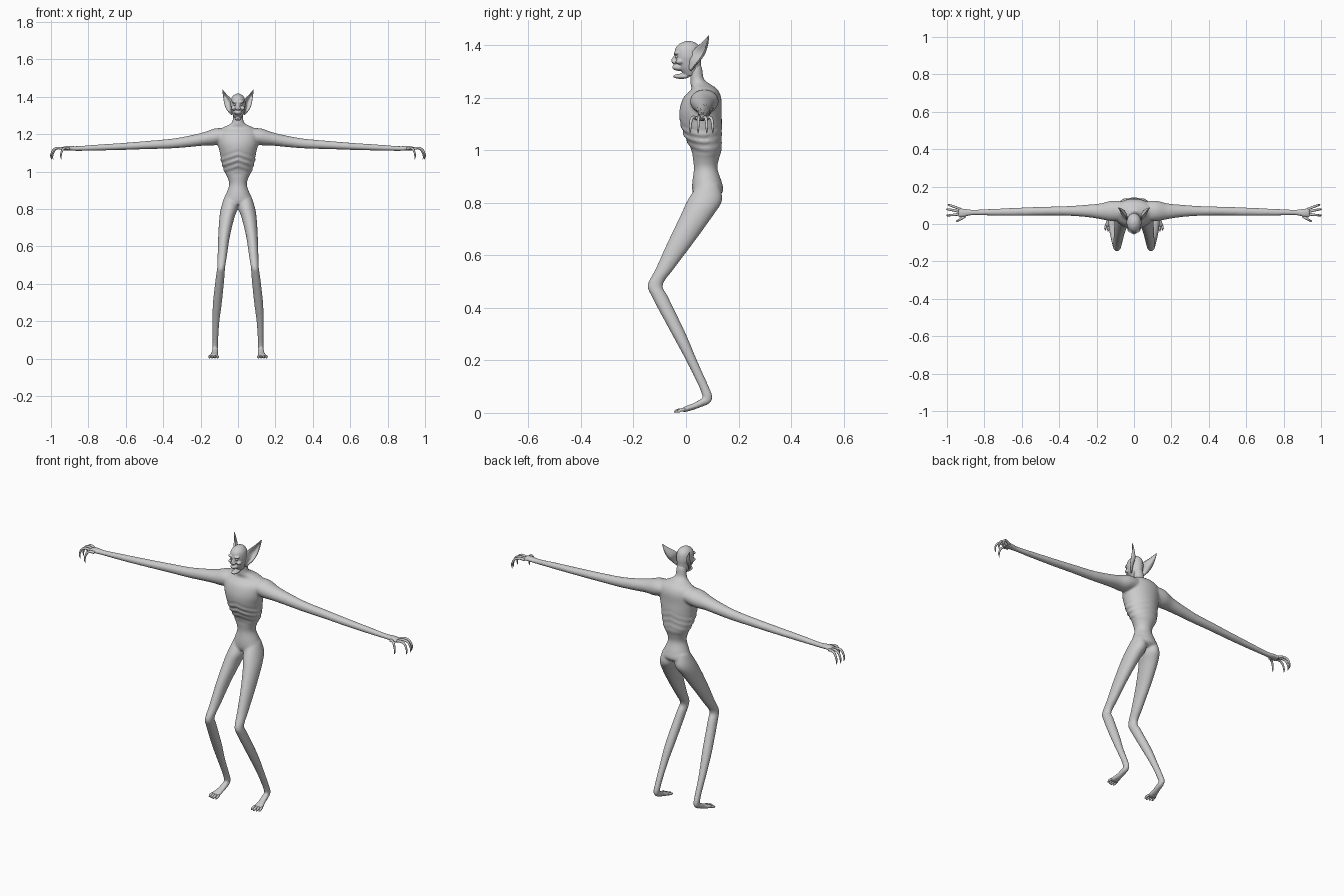
import bpy, bmesh, math
from mathutils import Vector, Matrix

skin = bpy.data.materials.new("grey skin")
skin.diffuse_color = (0.6, 0.6, 0.6, 1)


def spline(rows, t):
    """Catmull-Rom blend of equal-length rows at parameter t."""
    i = min(int(t), len(rows) - 2)
    f = t - i
    p = [rows[max(0, min(len(rows) - 1, i + k))] for k in (-1, 0, 1, 2)]
    return [0.5 * (2 * b + (c - a) * f + (2 * a - 5 * b + 4 * c - d) * f * f
                   + (3 * b - a - 3 * c + d) * f ** 3) for a, b, c, d in zip(*p)]


def loft(bm, rows, u=None, v=None, side=1, steps=5, n=24):
    """Closed tube through rows (x, y, z, radius_u, radius_v); rings follow the path if u is None."""
    total = (len(rows) - 1) * steps
    pts = [spline(rows, k / steps) for k in range(total + 1)]
    rings = []
    for k, q in enumerate(pts):
        c = Vector(q[:3])
        if u is None:
            t = Vector(pts[min(k + 1, total)][:3]) - Vector(pts[max(k - 1, 0)][:3])
            a = t.cross(Vector((0.13, 0.98, 0.1))) if abs(t.normalized().y) < 0.8 \
                else t.cross(Vector((1, 0, 0)))
            a.normalize()
            b = t.cross(a).normalized()
        else:
            a, b = Vector(u), Vector(v)
        ring = []
        for j in range(n):
            w = math.tau * j / n
            p = c + a * max(q[3], .001) * math.cos(w) + b * max(q[4], .001) * math.sin(w)
            ring.append(bm.verts.new((p.x * side, p.y, p.z)))
        rings.append(ring)
    for r, s in zip(rings, rings[1:]):
        for j in range(n):
            bm.faces.new((r[j], r[(j + 1) % n], s[(j + 1) % n], s[j]))
    bm.faces.new(rings[0])
    bm.faces.new(rings[-1])
    return [p for r in rings for p in r]


def ball(bm, loc, size):
    m = Matrix.Translation(loc) @ Matrix.Diagonal((*size, 1))
    bmesh.ops.create_uvsphere(bm, u_segments=20, v_segments=14, radius=1, matrix=m)


def finish(name, bm, voxel=0, smooth=0):
    bmesh.ops.recalc_face_normals(bm, faces=bm.faces[:])
    for f in bm.faces:
        f.smooth = True
    me = bpy.data.meshes.new(name)
    bm.to_mesh(me)
    bm.free()
    me.materials.append(skin)
    ob = bpy.data.objects.new(name, me)
    bpy.context.collection.objects.link(ob)
    if voxel:
        r = ob.modifiers.new("fuse", 'REMESH')
        r.mode, r.voxel_size, r.use_smooth_shade = 'VOXEL', voxel, True
        s = ob.modifiers.new("soften", 'SMOOTH')
        s.factor, s.iterations = 0.5, smooth
    return ob


X, Y, Z = (1, 0, 0), (0, 1, 0), (0, 0, 1)

# Body: torso with ribs, arms and legs fused into one skin
bm = bmesh.new()
torso = [(0, .075, .825, .058, .045), (0, .083, .845, .078, .059), (0, .08, .88, .064, .056),
         (0, .075, .93, .047, .045), (0, .076, .97, .057, .05), (0, .078, 1.0, .073, .057),
         (0, .066, 1.05, .089, .07), (0, .058, 1.1, .097, .079), (0, .055, 1.15, .108, .08),
         (0, .062, 1.2, .11, .072), (0, .07, 1.232, .085, .05), (0, .055, 1.252, .045, .038),
         (0, .043, 1.27, .03, .026), (0, .037, 1.31, .026, .025), (0, .035, 1.33, .02, .02)]
for p in loft(bm, torso, X, Y, steps=8, n=48):
    # Ribs arch upward at the middle of the chest
    h = p.co.z + abs(p.co.x) * 0.35
    if 0.99 < h < 1.13:
        fade = math.sin(math.pi * (h - 0.99) / 0.14) * (1 if p.co.y < 0.09 else 0.4)
        out = Vector((p.co.x, p.co.y - 0.06, 0)).normalized()
        p.co += out * 0.0045 * fade * math.sin(math.tau * h / 0.031)

arm = [(.05, .07, 1.195, .05, .035), (.12, .07, 1.186, .054, .045), (.18, .068, 1.175, .042, .036),
       (.25, .07, 1.163, .033, .031), (.35, .07, 1.15, .026, .026), (.48, .069, 1.142, .023, .022),
       (.6, .066, 1.135, .022, .019), (.75, .063, 1.128, .018, .016), (.86, .062, 1.123, .015, .013),
       (.91, .06, 1.125, .023, .012), (.94, .06, 1.122, .026, .010)]
leg = [(.04, .085, .87, .03, .04), (.045, .072, .81, .045, .066), (.06, .04, .75, .04, .062),
       (.075, -.02, .65, .031, .05), (.084, -.08, .55, .025, .035), (.09, -.117, .488, .021, .029),
       (.095, -.098, .44, .023, .031), (.11, -.027, .3, .024, .027), (.118, .021, .2, .019, .021),
       (.121, .068, .1, .015, .019), (.122, .081, .065, .015, .019), (.122, .082, .045, .012, .012)]
foot = [(.122, .1, .058, .008, .009), (.122, .085, .05, .014, .017), (.123, .06, .039, .017, .016),
        (.126, .03, .025, .019, .013), (.13, 0, .015, .025, .011), (.131, -.016, .011, .024, .008)]
for s in (1, -1):
    loft(bm, arm, Y, Z, s)
    loft(bm, leg, X, Y, s)
    loft(bm, foot, X, Z, s)
finish("body", bm, 0.006, 4)

# Head: skull, jaws, nose, brows and cheeks fused
bm = bmesh.new()
skull = [(0, .018, 1.285, .018, .024), (0, .015, 1.31, .03, .04), (0, .01, 1.335, .036, .047),
         (0, .008, 1.36, .04, .051), (0, .007, 1.39, .036, .047), (0, .009, 1.409, .022, .029),
         (0, .009, 1.417, .004, .006)]
loft(bm, skull, X, Y)
ball(bm, (0, -.022, 1.316), (.021, .031, .014))
ball(bm, (0, -.018, 1.282), (.018, .032, .010))
ball(bm, (0, -.042, 1.343), (.009, .014, .016))
ball(bm, (0, -.038, 1.36), (.005, .01, .016))
for s in (1, -1):
    ball(bm, (s * .017, -.035, 1.371), (.016, .012, .007))
    ball(bm, (s * .025, -.024, 1.338), (.012, .016, .010))
    ball(bm, (s * .009, -.045, 1.337), (.006, .008, .006))
finish("head", bm, 0.003, 3)

# Eyes set below the brows
bm = bmesh.new()
for s in (1, -1):
    ball(bm, (s * .017, -.034, 1.357), (.007, .008, .006))
finish("eyes", bm)

# Pointed ears, cupped toward the front
inner = [(.03, .012, 1.308), (.036, .015, 1.345), (.036, .03, 1.383),
         (.062, .062, 1.412), (.083, .085, 1.437)]
outer = [(.036, .018, 1.303), (.062, .042, 1.335), (.073, .063, 1.365),
         (.079, .08, 1.405), (.0835, .0855, 1.437)]
bm = bmesh.new()
for s in (1, -1):
    grid = []
    for k in range(17):
        t = k / 4
        a, b = Vector(spline(inner, t)), Vector(spline(outer, t))
        row = []
        for j in range(9):
            f = j / 8
            depth = math.sin(math.pi * f) * (a - b).length
            p = a.lerp(b, f) + Vector((-.1, .4, -.1)) * depth
            row.append(bm.verts.new((p.x * s, p.y, p.z)))
        grid.append(row)
    for r, q in zip(grid, grid[1:]):
        for j in range(8):
            bm.faces.new((r[j], r[j + 1], q[j + 1], q[j]))
ears = finish("ears", bm)
thick = ears.modifiers.new("thickness", 'SOLIDIFY')
thick.thickness, thick.offset = 0.004, 0

# Clawed fingers: base y, tip y, base x, reach
bm = bmesh.new()
for y0, y1, x0, reach in ((.08, .102, .93, .062), (.067, .079, .935, .065),
                          (.052, .046, .935, .064), (.04, .016, .905, .042)):
    path = [(0, 0, 1.121, .0075), (.4, .45, 1.126, .0065), (.75, .8, 1.119, .006),
            (.95, .97, 1.098, .005), (1, 1, 1.08, .004), (.94, 1, 1.064, .001)]
    rows = [(x0 + reach * a, y0 + (y1 - y0) * b, z, r, r) for a, b, z, r in path]
    for s in (1, -1):
        loft(bm, rows, side=s, steps=4, n=10)
finish("fingers", bm)

# Toes
bm = bmesh.new()
for i in range(4):
    x = .112 + i * .0125
    tip = -.045 + abs(i - 1) * .005
    dx = (i - 1.5) * .002
    rows = [(x, -.004, .012, .006, .006), (x + dx, -.02, .011, .0065, .007),
            (x + dx, tip + .01, .0075, .006, .007), (x + dx, tip, .005, .002, .003)]
    for s in (1, -1):
        loft(bm, rows, X, Z, s, steps=4, n=10)
finish("toes", bm)
